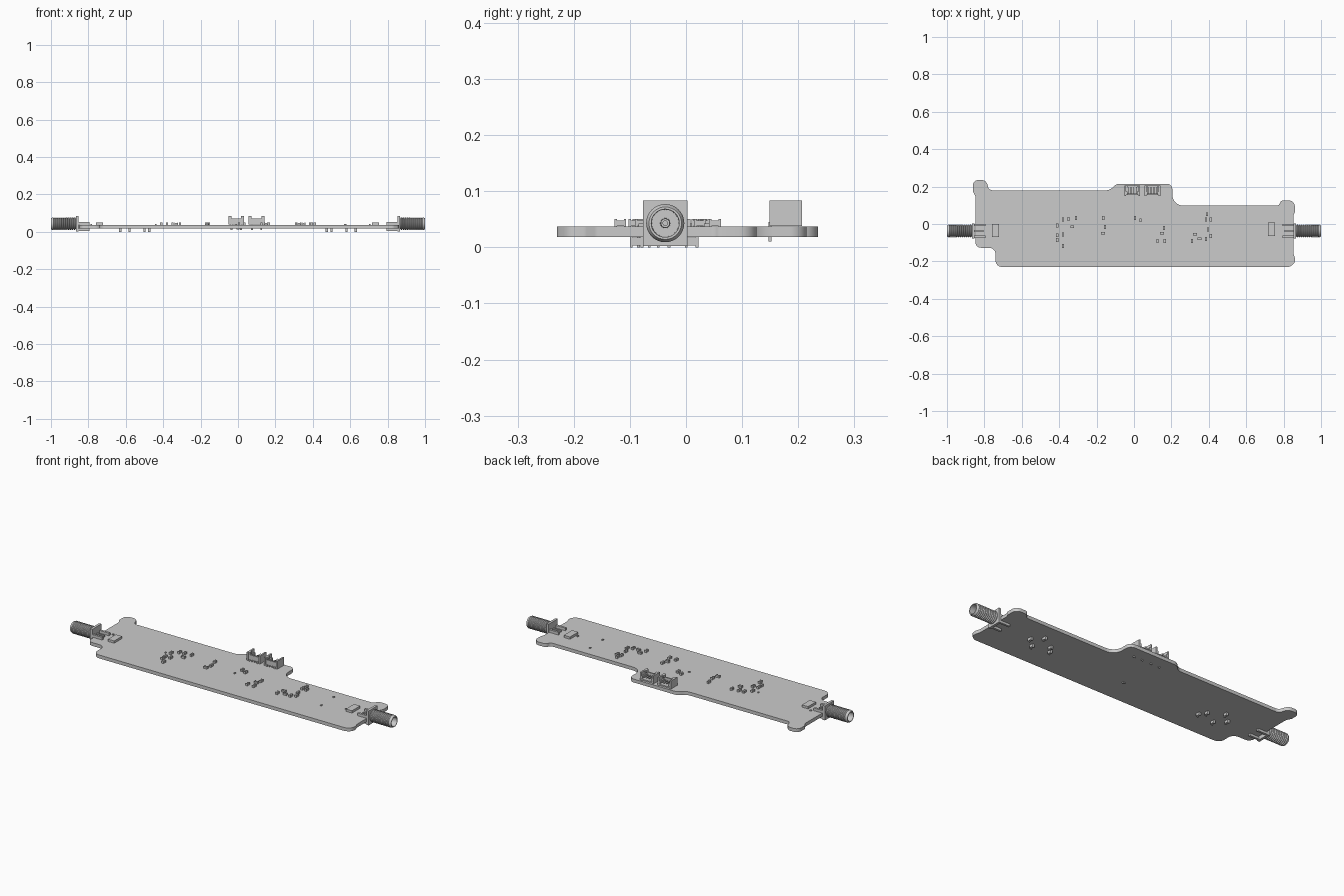
import bpy, bmesh, math
from mathutils import Vector

cube = bpy.data.objects.get("Cube")
if cube:
    bpy.data.objects.remove(cube, do_unlink=True)

grey = bpy.data.materials.new("light grey")
grey.use_nodes = True
grey.diffuse_color = (0.6, 0.6, 0.6, 1)
grey.node_tree.nodes["Principled BSDF"].inputs["Base Color"].default_value = (0.6, 0.6, 0.6, 1)


def finish(name, bm, smooth=False):
    bmesh.ops.recalc_face_normals(bm, faces=bm.faces)
    mesh = bpy.data.meshes.new(name)
    bm.to_mesh(mesh)
    bm.free()
    mesh.materials.append(grey)
    obj = bpy.data.objects.new(name, mesh)
    bpy.context.collection.objects.link(obj)
    if smooth:
        bpy.ops.object.select_all(action='DESELECT')
        obj.select_set(True)
        bpy.context.view_layer.objects.active = obj
        bpy.ops.object.shade_smooth_by_angle(angle=math.radians(30))
    return obj


def box(bm, x0, x1, y0, y1, z0, z1):
    lo, hi = Vector((x0, y0, z0)), Vector((x1, y1, z1))
    verts = bmesh.ops.create_cube(bm, size=1)["verts"]
    for v in verts:
        v.co = (lo + hi) / 2 + v.co * (hi - lo)


def rounded(corners, steps=8):
    """Round every (x, y, radius) corner of a closed outline."""
    out = []
    for i, (x, y, r) in enumerate(corners):
        p = Vector((x, y))
        a = Vector(corners[i - 1][:2]) - p
        b = Vector(corners[(i + 1) % len(corners)][:2]) - p
        half = a.angle(b) / 2
        t = min(r / math.tan(half), a.length * 0.49, b.length * 0.49)
        r = t * math.tan(half)
        a.normalize()
        b.normalize()
        centre = p + (a + b).normalized() * (r / math.sin(half))
        u, v = p + a * t - centre, p + b * t - centre
        sweep = u.angle_signed(v)
        for k in range(steps + 1):
            ang = -sweep * k / steps
            out.append(centre + Vector((u.x * math.cos(ang) - u.y * math.sin(ang),
                                        u.x * math.sin(ang) + u.y * math.cos(ang))))
    return out


def lathe(bm, profile, y, z, sides=32):
    """Revolve (x, radius) points round a line along x."""
    rings = []
    for x, r in profile:
        rings.append([bm.verts.new((x, y + r * math.cos(2 * math.pi * k / sides),
                                    z + r * math.sin(2 * math.pi * k / sides)))
                      for k in range(sides)])
    for a, b in zip(rings, rings[1:]):
        for k in range(sides):
            n = (k + 1) % sides
            bm.faces.new((a[k], a[n], b[n], b[k]))
    bm.faces.new(rings[0])
    bm.faces.new(rings[-1])


# Circuit board with rounded lobes and steps
BOTTOM, TOP = 0.018, 0.037
outline = [
    (-0.74, -0.23, 0.035), (0.83, -0.23, 0.03), (0.86, -0.21, 0.03), (0.86, -0.18, 0.02),
    (0.853, -0.16, 0.02), (0.853, 0.05, 0.02), (0.86, 0.06, 0.02), (0.86, 0.126, 0.035),
    (0.785, 0.126, 0.035), (0.775, 0.098, 0.02), (0.205, 0.098, 0.085), (0.205, 0.215, 0.03),
    (-0.095, 0.215, 0.05), (-0.13, 0.18, 0.05), (-0.775, 0.18, 0.025), (-0.79, 0.235, 0.033),
    (-0.862, 0.235, 0.034), (-0.862, 0.175, 0.02), (-0.848, 0.15, 0.02), (-0.848, -0.127, 0.03),
    (-0.74, -0.127, 0.035),
]
bm = bmesh.new()
face = bm.faces.new([bm.verts.new((p.x, p.y, BOTTOM)) for p in rounded(outline)])
ext = bmesh.ops.extrude_face_region(bm, geom=[face])["geom"]
bmesh.ops.translate(bm, verts=[g for g in ext if isinstance(g, bmesh.types.BMVert)],
                    vec=(0, 0, TOP - BOTTOM))
finish("circuit_board", bm, True)

# Threaded end connectors
AY, AZ = -0.037, 0.043
for side, name in ((-1, "right"), (1, "left")):
    bm = bmesh.new()
    profile = [(0.86, 0.029)]
    pitch = 0.0105
    for i in range(12):
        x = 0.868 + i * pitch
        profile += [(x, 0.029), (x + pitch * 0.35, 0.034), (x + pitch * 0.65, 0.034)]
    profile += [(0.997, 0.031), (1.0, 0.029), (1.0, 0.025), (0.93, 0.024),
                (0.93, 0.009), (0.975, 0.008), (0.975, 0.004), (0.945, 0.004)]
    lathe(bm, [(side * x, r) for x, r in profile], AY, AZ)
    finish(name + "_threaded_barrel", bm, True)

    bm = bmesh.new()
    def sided(x0, x1, *rest):
        box(bm, min(side * x0, side * x1), max(side * x0, side * x1), *rest)
    sided(0.853, 0.867, AY - 0.04, AY + 0.04, 0.002, 0.083)
    for leg in (-1, 1):
        y = AY + leg * 0.031
        sided(0.795, 0.854, y - 0.006, y + 0.006, TOP, 0.052)
        sided(0.795, 0.854, y - 0.006, y + 0.006, 0.005, BOTTOM)
    sided(0.805, 0.854, AY - 0.005, AY + 0.005, TOP, 0.046)
    finish(name + "_connector_flange", bm)

# Open plug headers at the back edge
for name, cx in (("right", -0.009), ("left", 0.099)):
    bm = bmesh.new()
    w = 0.042
    box(bm, cx - w, cx + w, 0.155, 0.207, 0.040, 0.047)
    box(bm, cx - w + 0.008, cx + w - 0.008, 0.155, 0.163, 0.040, 0.070)
    for s in (-1, 1):
        xa, xb = sorted((cx + s * w, cx + s * (w - 0.009)))
        box(bm, xa, xb, 0.149, 0.207, 0.038, 0.083)
        xa, xb = sorted((cx + s * (w - 0.009), cx + s * (w - 0.016)))
        box(bm, xa, xb, 0.165, 0.207, 0.050, 0.063)
        box(bm, xa, xb, 0.155, 0.175, 0.070, 0.083)
    for i in range(4):
        x = cx + (i - 1.5) * 0.015
        box(bm, x - 0.002, x + 0.002, 0.160, 0.198, 0.053, 0.057)
        box(bm, x - 0.002, x + 0.002, 0.147, 0.156, 0.038, 0.044)
    for s in (-1, 1):
        x = cx + s * 0.025
        box(bm, x - 0.005, x + 0.005, 0.147, 0.152, 0.010, 0.045)
    finish(name + "_plug_header", bm)

# Flat filter blocks beside the end connectors
bm = bmesh.new()
box(bm, -0.76, -0.722, -0.07, 0.0, TOP, 0.05)
box(bm, 0.717, 0.755, -0.065, 0.008, TOP, 0.05)
finish("filter_blocks", bm)


def chip(bm, x, y, lx, ly, z0, z1):
    """Small part: a body between two slightly taller end caps."""
    mid = z0 + (z1 - z0) * 0.8
    lo, hi = sorted((mid, z0 + 0.0005 * (1 if z1 > z0 else -1)))
    cap_lo, cap_hi = sorted((z0, z1))
    if ly >= lx:
        box(bm, x - lx / 2, x + lx / 2, y - ly * 0.3, y + ly * 0.3, lo, hi)
        for s in (-1, 1):
            box(bm, x - lx / 2, x + lx / 2, y + s * ly * 0.4 - ly * 0.1,
                y + s * ly * 0.4 + ly * 0.1, cap_lo, cap_hi)
    else:
        box(bm, x - lx * 0.3, x + lx * 0.3, y - ly / 2, y + ly / 2, lo, hi)
        for s in (-1, 1):
            box(bm, x + s * lx * 0.4 - lx * 0.1, x + s * lx * 0.4 + lx * 0.1,
                y - ly / 2, y + ly / 2, cap_lo, cap_hi)


# Surface parts on the top
tall = [(-.35, .027), (-.31, .033), (-.38, .024), (-.41, -.008), (-.41, -.06), (-.38, -.055),
        (-.38, -.117), (-.41, -.085), (-.165, .032), (-.155, -.017), (.005, .032), (.035, .02),
        (.165, -.092), (.125, -.092), (.16, -.022), (.31, -.092), (.39, .052), (.41, .025),
        (.385, .025), (.395, -.03), (.41, -.064), (.385, -.08)]
wide = [(-.33, -.014), (.15, -.05), (.325, -.055), (.35, -.08), (-.165, -.05)]
dots = [(-.44, -.016), (-.01, -.016), (.705, -.043), (-.785, .01), (.57, .037), (.575, -.08)]
bm = bmesh.new()
for x, y in tall:
    chip(bm, x, y, 0.012, 0.021, TOP, 0.050)
for x, y in wide:
    chip(bm, x, y, 0.021, 0.013, TOP, 0.050)
for x, y in dots:
    box(bm, x - 0.004, x + 0.004, y - 0.005, y + 0.005, TOP, 0.042)
finish("top_parts", bm)

# Surface parts underneath, in a mirrored group at each end
bm = bmesh.new()
for s in (-1, 1):
    for x, y in ((.63, -.04), (.58, -.088), (.58, .01), (.50, -.04), (.475, -.075)):
        chip(bm, s * x, y, 0.013, 0.024, BOTTOM, 0.0)
box(bm, -0.007, 0.007, -0.085, -0.075, 0.012, BOTTOM)
finish("underside_parts", bm)
